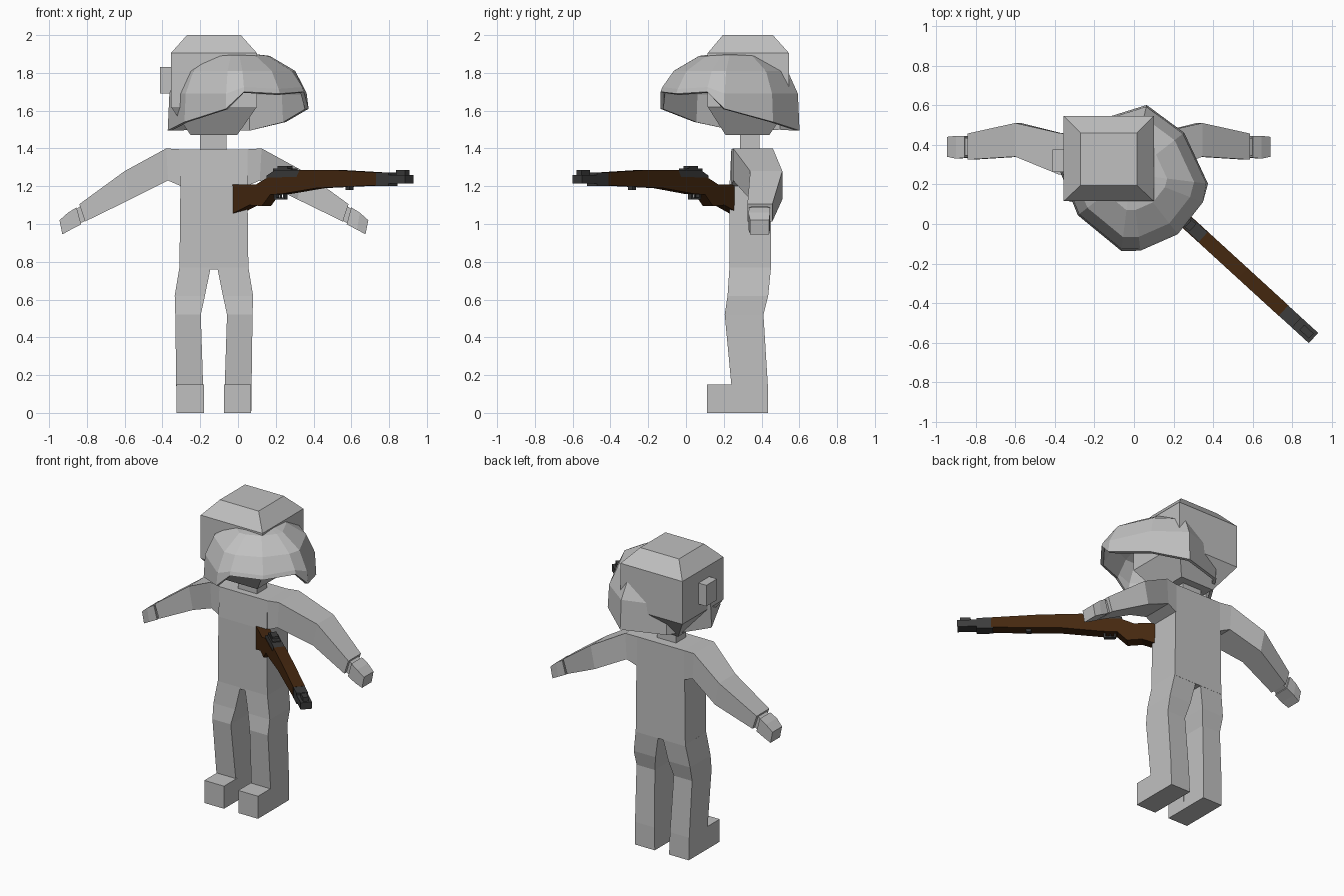
import bpy, bmesh, math
from mathutils import Vector, Matrix

if "Cube" in bpy.data.objects:
    bpy.data.objects.remove(bpy.data.objects["Cube"])

CX = -0.1275  # symmetry plane of the figure


def material(name, rgb):
    m = bpy.data.materials.new(name)
    m.diffuse_color = (*rgb, 1)
    m.use_nodes = True
    m.node_tree.nodes["Principled BSDF"].inputs["Base Color"].default_value = m.diffuse_color
    return m


GREY = material("light_grey", (0.53, 0.53, 0.53))
WOOD = material("dark_wood", (0.060, 0.021, 0.005))
METAL = material("dark_metal", (0.045, 0.045, 0.045))


def finish(name, bm, mat):
    bmesh.ops.recalc_face_normals(bm, faces=bm.faces)
    me = bpy.data.meshes.new(name)
    bm.to_mesh(me)
    bm.free()
    ob = bpy.data.objects.new(name, me)
    bpy.context.collection.objects.link(ob)
    me.materials.append(mat)
    return ob


def loft(name, rings, mat=GREY, flip=False):
    """Closed tube through equal-length rings of points; flip mirrors it about CX."""
    bm = bmesh.new()
    loops = [[bm.verts.new((2 * CX - p[0] if flip else p[0], p[1], p[2])) for p in r]
             for r in rings]
    n = len(rings[0])
    for a, b in zip(loops, loops[1:]):
        for i in range(n):
            j = (i + 1) % n
            bm.faces.new((a[i], a[j], b[j], b[i]))
    bm.faces.new(loops[0])
    bm.faces.new(loops[-1])
    return finish(name, bm, mat)


def rect(x0, x1, y0, y1, z):
    return [(x0, y0, z), (x1, y0, z), (x1, y1, z), (x0, y1, z)]


def arm_ring(tx, tz, bx, bz, y0, y1):
    return [(tx, y0, tz), (tx, y1, tz), (bx, y1, bz), (bx, y0, bz)]


# Torso, neck and head
loft("torso", [rect(-0.31, 0.055, 0.23, 0.45, 0.76), rect(-0.305, 0.05, 0.23, 0.45, 1.2),
               rect(-0.305, 0.05, 0.24, 0.45, 1.395)])
loft("neck", [rect(-0.2, -0.06, 0.285, 0.39, 1.38), rect(-0.2, -0.06, 0.285, 0.39, 1.5)])
loft("head", [rect(-0.25, -0.005, 0.21, 0.44, 1.47), rect(-0.355, 0.1, 0.115, 0.545, 1.62),
              rect(-0.355, 0.1, 0.115, 0.545, 1.905), rect(-0.27, 0.015, 0.195, 0.46, 2.0)])

# Paired parts: ears, arms, hands, legs and feet
for side, flip in (("left", False), ("right", True)):
    loft(side + "_ear", [rect(-0.412, -0.35, 0.262, 0.375, 1.69),
                         rect(-0.412, -0.35, 0.262, 0.375, 1.83)], flip=flip)
    loft(side + "_arm", [arm_ring(-0.30, 1.395, -0.30, 1.20, 0.24, 0.45),
                         arm_ring(-0.38, 1.40, -0.37, 1.23, 0.25, 0.46),
                         arm_ring(-0.60, 1.28, -0.57, 1.13, 0.34, 0.51),
                         arm_ring(-0.84, 1.105, -0.81, 1.013, 0.325, 0.457)], flip=flip)
    loft(side + "_wrist", [arm_ring(-0.825, 1.10, -0.80, 1.02, 0.345, 0.435),
                           arm_ring(-0.87, 1.07, -0.845, 1.00, 0.345, 0.435)], flip=flip)
    loft(side + "_hand", [arm_ring(-0.855, 1.088, -0.83, 0.998, 0.335, 0.445),
                          arm_ring(-0.90, 1.06, -0.885, 0.97, 0.33, 0.445),
                          arm_ring(-0.945, 1.02, -0.93, 0.945, 0.34, 0.44)], flip=flip)
    loft(side + "_leg", [rect(-0.31, -0.145, 0.23, 0.45, 0.77),
                         rect(-0.335, -0.175, 0.22, 0.435, 0.62),
                         rect(-0.332, -0.197, 0.205, 0.41, 0.52),
                         rect(-0.327, -0.185, 0.24, 0.433, 0.15),
                         rect(-0.325, -0.18, 0.24, 0.435, 0.0)], flip=flip)
    loft(side + "_foot", [rect(-0.325, -0.18, 0.11, 0.25, 0.0),
                          rect(-0.325, -0.18, 0.11, 0.25, 0.15)], flip=flip)

# Helmet: faceted shell turned to one side; half rim as (sideways, forward, height)
half = [(0, 0.385, 1.69), (0.2, 0.335, 1.70), (0.277, 0.277, 1.61), (0.34, 0, 1.54),
        (0.276, -0.227, 1.495), (0, -0.33, 1.50)]
rim = half + [(-s, f, z) for s, f, z in half[-2:0:-1]]
origin = Vector((-0.015, 0.2525, 0))
side_dir, fwd_dir = Vector((0.79, 0.613, 0)), Vector((0.613, -0.79, 0))
bm = bmesh.new()


def helmet_vert(s, f, z):
    return bm.verts.new(origin + side_dir * s + fwd_dir * f + Vector((0, 0, z)))


rings = [[helmet_vert(*p) for p in rim]]
for k, h in ((0.975, 1.69), (0.82, 1.81), (0.47, 1.89)):
    rings.append([helmet_vert(s * k, f * k, max(h, z + 0.025)) for s, f, z in rim])
apex = helmet_vert(0, 0, 1.912)
for i in range(len(rim)):
    j = (i + 1) % len(rim)
    for a, b in zip(rings, rings[1:]):
        bm.faces.new((a[i], a[j], b[j], b[i]))
    bm.faces.new((rings[-1][i], rings[-1][j], apex))
helmet = finish("helmet", bm, GREY)
if helmet.data.polygons[-1].normal.z < 0:
    helmet.data.flip_normals()
shell = helmet.modifiers.new("thickness", "SOLIDIFY")
shell.thickness = 0.02
shell.offset = -1

# Rifle: side profiles (distance from butt, height) given a width
BUTT, AIM = Vector((-0.005, 0.258, 0)), Vector((0.738, -0.675, 0))
ACROSS = Vector((0.675, 0.738, 0))


def rifle_part(name, profile, width, mat):
    return loft(name, [[BUTT + AIM * t + ACROSS * w + Vector((0, 0, z)) for t, z in profile]
                       for w in (-width / 2, width / 2)], mat)


def rifle_box(name, t0, t1, z0, z1, width, mat=METAL):
    return rifle_part(name, [(t0, z0), (t1, z0), (t1, z1), (t0, z1)], width, mat)


rifle_part("rifle_stock", [(0, 1.21), (0.17, 1.21), (0.25, 1.245), (0.46, 1.25), (0.48, 1.285),
                           (0.75, 1.285), (1.03, 1.273), (1.03, 1.205), (0.6, 1.19),
                           (0.36, 1.16), (0.27, 1.155), (0.21, 1.095), (0.12, 1.10),
                           (0, 1.055)], 0.072, WOOD)
rifle_part("rifle_receiver", [(0.24, 1.235), (0.48, 1.235), (0.48, 1.285), (0.30, 1.285),
                              (0.24, 1.255)], 0.066, METAL)
rifle_box("rear_sight", 0.28, 0.41, 1.28, 1.293, 0.05)
rifle_box("rear_sight_top", 0.31, 0.38, 1.29, 1.308, 0.04)
rifle_box("muzzle_band", 1.02, 1.12, 1.20, 1.272, 0.07)
rifle_box("muzzle", 1.11, 1.235, 1.215, 1.26, 0.07)
rifle_box("front_sight", 1.155, 1.22, 1.25, 1.287, 0.035)
rifle_box("sling_loop", 0.79, 0.82, 1.18, 1.20, 0.03)
# Trigger guard: three thin bars and a trigger
rifle_box("trigger_guard_bottom", 0.28, 0.35, 1.13, 1.14, 0.025)
rifle_box("trigger_guard_front", 0.34, 0.352, 1.13, 1.17, 0.025)
rifle_box("trigger_guard_back", 0.278, 0.29, 1.13, 1.165, 0.025)
rifle_box("trigger", 0.31, 0.318, 1.137, 1.165, 0.012)
